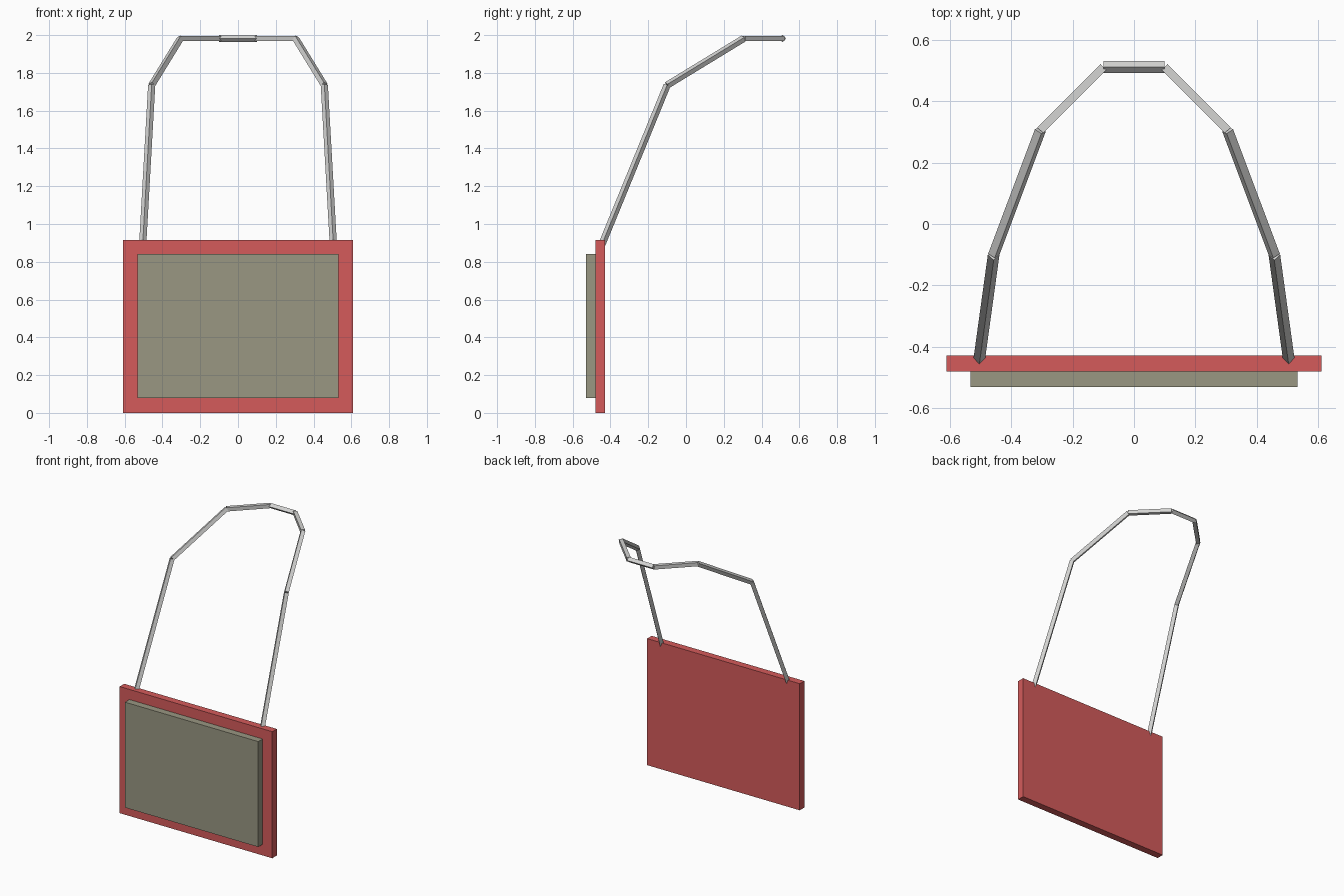
import bpy
from mathutils import Vector

cube = bpy.data.objects.get("Cube")
if cube:
    bpy.data.objects.remove(cube, do_unlink=True)


def make_material(name, color):
    mat = bpy.data.materials.new(name)
    mat.use_nodes = True
    mat.diffuse_color = (*color, 1)
    mat.node_tree.nodes["Principled BSDF"].inputs["Base Color"].default_value = (*color, 1)
    return mat


red = make_material("red", (0.66, 0.105, 0.105))
olive = make_material("olive grey", (0.32, 0.31, 0.225))
silver = make_material("silver", (0.66, 0.66, 0.65))


def box(name, low, high, mat):
    low, high = Vector(low), Vector(high)
    bpy.ops.mesh.primitive_cube_add(size=1, location=(low + high) / 2)
    obj = bpy.context.object
    obj.name = name
    obj.scale = high - low
    bpy.ops.object.transform_apply(location=False, rotation=False, scale=True)
    obj.data.materials.append(mat)


def rod(name, start, end, mat, radius=0.019):
    # Four-sided bar turned from the z axis onto the segment
    start, end = Vector(start), Vector(end)
    axis = end - start
    bpy.ops.mesh.primitive_cylinder_add(vertices=4, radius=radius, depth=axis.length,
                                        location=(start + end) / 2)
    obj = bpy.context.object
    obj.name = name
    obj.rotation_euler = Vector((0, 0, 1)).rotation_difference(axis).to_euler()
    obj.data.materials.append(mat)


# Flat board with a raised panel on its front
box("backing_board", (-0.61, -0.48, 0), (0.61, -0.428, 0.915), red)
box("front_panel", (-0.533, -0.53, 0.08), (0.533, -0.48, 0.842), olive)

# Neck chain: three segments per side, joined by one link at the back
path = [(0.505, -0.448, 0.885), (0.457, -0.1, 1.735),
        (0.305, 0.305, 1.982), (0.1, 0.511, 1.982)]
for side, sign in (("left", 1), ("right", -1)):
    points = [(sign * x, y, z) for x, y, z in path]
    for part, a, b in zip(("lower", "middle", "upper"), points, points[1:]):
        rod(f"{side}_{part}_chain", a, b, silver)
x, y, z = path[-1]
rod("back_chain_link", (-x, y, z), (x, y, z), silver)
